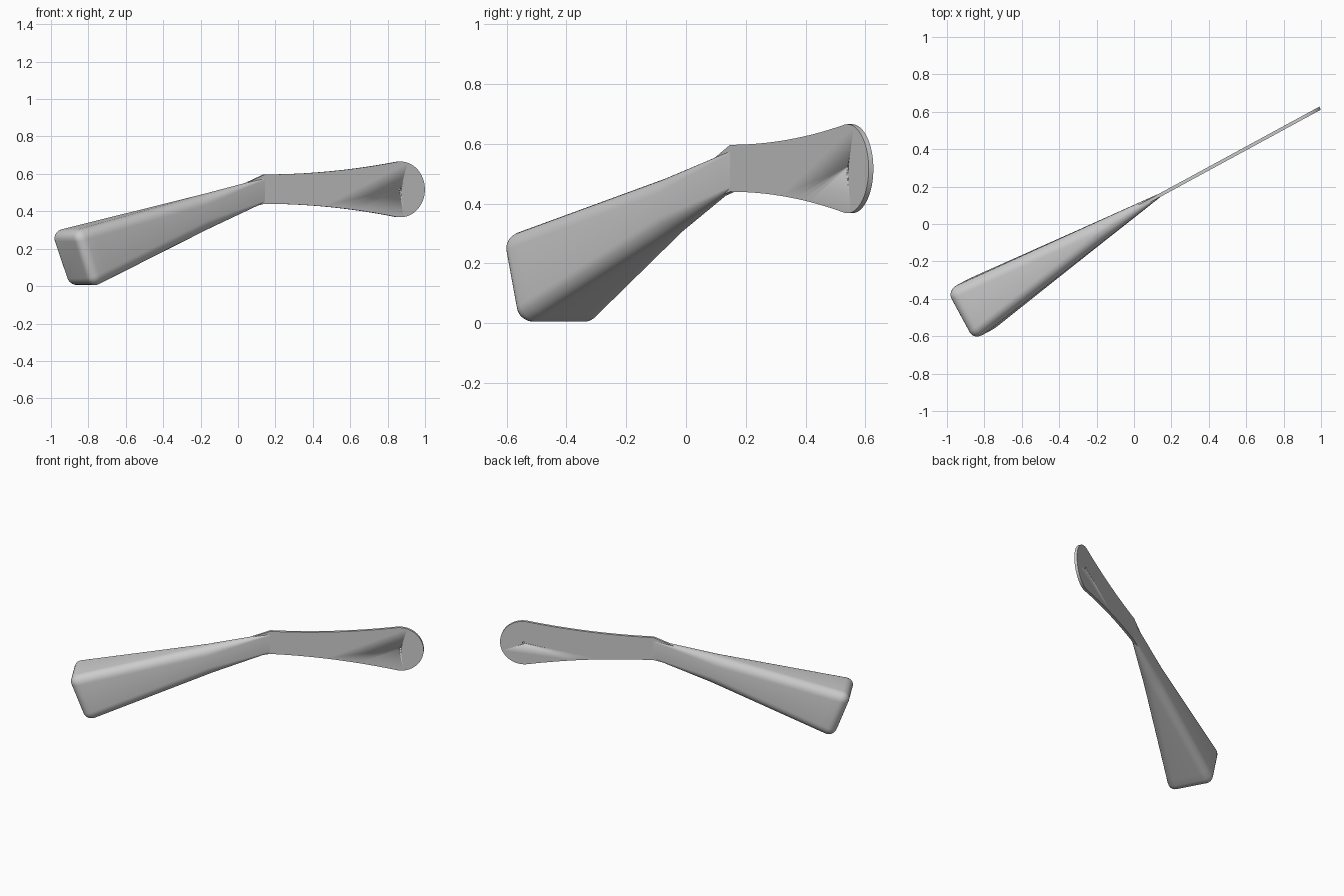
import bpy, bmesh, math
from mathutils import Matrix

cube = bpy.data.objects.get("Cube")
if cube:
    bpy.data.objects.remove(cube)

grey = bpy.data.materials.new("plain grey")
grey.use_nodes = True
COLOUR = (0.6, 0.6, 0.6, 1)
grey.diffuse_color = COLOUR
grey.node_tree.nodes["Principled BSDF"].inputs["Base Color"].default_value = COLOUR

# Local frame: x along the tool, y across its thickness, origin at the neck
FRAME = Matrix.Translation((0.14, 0.155, 0)) @ Matrix.Rotation(math.radians(28.5), 4, "Z")
THICK = 0.018


def lerp(a, b, f):
    return a + (b - a) * f


def finish(bm, name):
    bmesh.ops.recalc_face_normals(bm, faces=bm.faces)
    bm.transform(FRAME)
    mesh = bpy.data.meshes.new(name)
    bm.to_mesh(mesh)
    bm.free()
    mesh.materials.append(grey)
    ob = bpy.data.objects.new(name, mesh)
    bpy.context.collection.objects.link(ob)
    bpy.ops.object.select_all(action="DESELECT")
    ob.select_set(True)
    bpy.context.view_layer.objects.active = ob
    bpy.ops.object.shade_smooth_by_angle(angle=math.radians(35))
    return ob


# Flat blade: waisted profile with a round head
HEAD, RADIUS, MID = 0.824, 0.149, 0.517
arc = math.radians(97)
head_x, head_h = HEAD + RADIUS * math.cos(arc), RADIUS * math.sin(arc)
outline = [(HEAD + RADIUS * math.cos(lerp(-arc, arc, i / 40)),
            MID + RADIUS * math.sin(lerp(-arc, arc, i / 40))) for i in range(41)]
flare = [i / 16 for i in range(1, 16)]
outline += [(lerp(head_x, 0, f), lerp(0.597, MID + head_h, (1 - f) ** 2)) for f in flare]
outline += [(0, 0.597), (-0.14, 0.54), (-0.14, 0.41), (0, 0.44)]
outline += [(head_x * f, lerp(0.44, MID - head_h, f ** 2)) for f in flare]
bm = bmesh.new()
face = bm.faces.new([bm.verts.new((x, -THICK / 2, z)) for x, z in outline])
ext = bmesh.ops.extrude_face_region(bm, geom=[face])
bmesh.ops.translate(bm, vec=(0, THICK, 0),
                    verts=[v for v in ext["geom"] if isinstance(v, bmesh.types.BMVert)])
blade = finish(bm, "blade")

# Small hole through the head
bm = bmesh.new()
bmesh.ops.create_cone(bm, cap_ends=True, segments=16, radius1=0.007, radius2=0.007, depth=0.1,
                      matrix=Matrix.Translation((HEAD, 0, MID)) @ Matrix.Rotation(math.pi / 2, 4, "X"))
cutter = finish(bm, "hole_cutter")
cutter.hide_render = True
cutter.hide_set(True)
cut = blade.modifiers.new("hole", "BOOLEAN")
cut.operation, cut.object, cut.solver = "DIFFERENCE", cutter, "EXACT"

# Handle: rounded box section, lofted from a thin neck to a wide butt
ROUND, STEPS = 0.055, 6


def ring(bm, f, inset=0.0):
    y0, y1 = lerp(-0.009, -0.213, f) + inset, lerp(0.009, 0.099, f) - inset
    z0, z1 = lerp(0.447, -0.012, f), lerp(0.578, 0.292, f)
    top, bottom = z1 - inset, z0 + inset
    r = max(min(ROUND - inset, (y1 - y0) / 2 * 0.98), 0.002)
    verts = []
    for k, (cy, cz) in enumerate([(y1 - r, top - r), (y0 + r, top - r),
                                  (y0 + r, bottom + r), (y1 - r, bottom + r)]):
        for i in range(STEPS + 1):
            a = math.pi / 2 * (k + i / STEPS)
            y, z = cy + r * math.cos(a), cz + r * math.sin(a)
            # The butt leans, so the lower side is shorter
            x = lerp(-1.145, -1.262, (z - z0) / (z1 - z0)) * f
            verts.append(bm.verts.new((x, y, z)))
    return verts


bm = bmesh.new()
body = 1 - ROUND / 1.2
rings = [ring(bm, body * i / 24) for i in range(25)]
for i in range(1, 7):
    a = math.pi / 2 * i / 6
    rings.append(ring(bm, lerp(body, 1, math.sin(a)), ROUND * 0.95 * (1 - math.cos(a))))
for a, b in zip(rings, rings[1:]):
    for i in range(len(a)):
        j = (i + 1) % len(a)
        bm.faces.new((a[i], a[j], b[j], b[i]))
bm.faces.new(rings[0])
bm.faces.new(rings[-1])
finish(bm, "handle")
